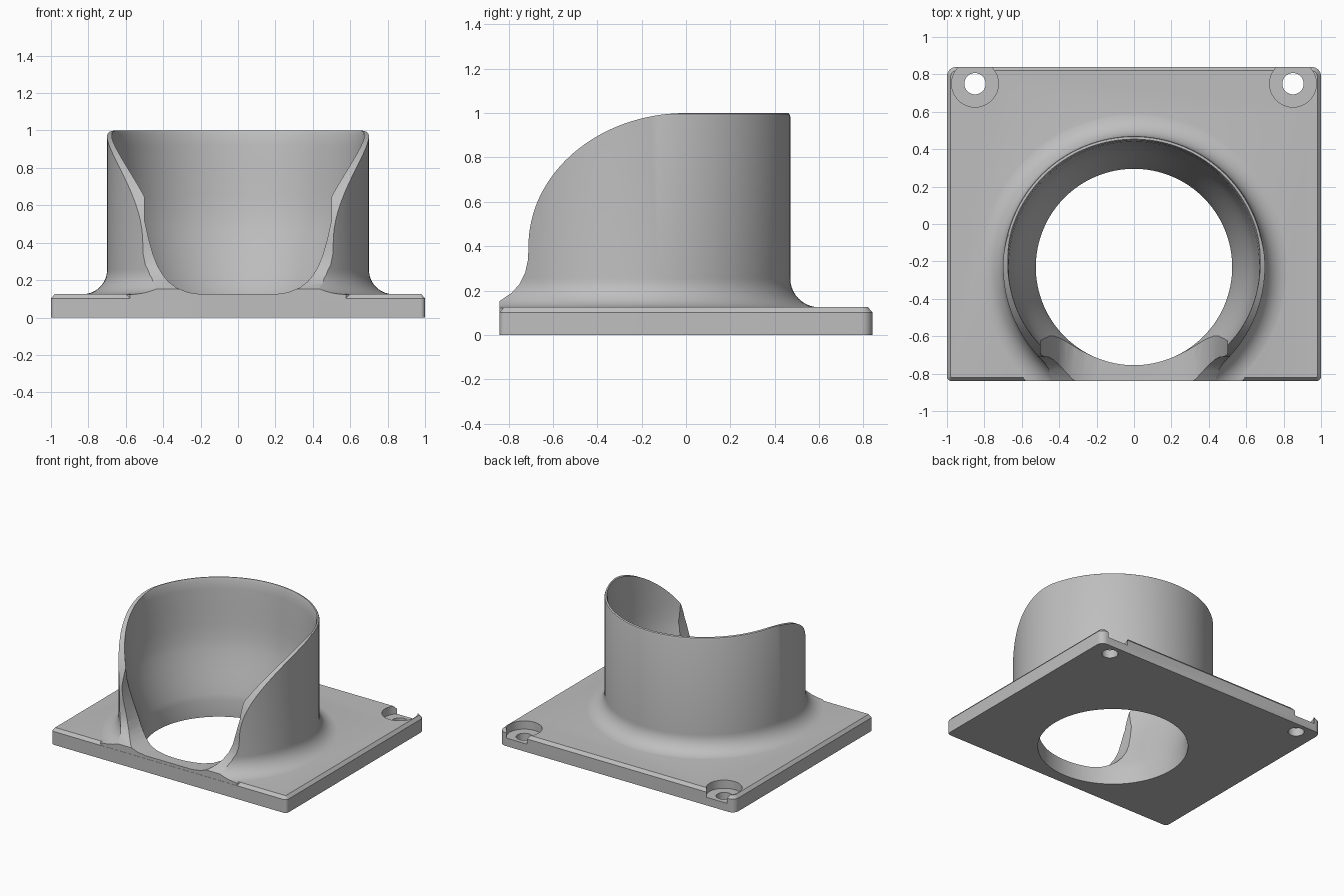
import bpy, bmesh, math
from mathutils import Vector

if "Cube" in bpy.data.objects:
    bpy.data.objects.remove(bpy.data.objects["Cube"])

grey = bpy.data.materials.new("light grey")
grey.diffuse_color = (0.52, 0.52, 0.52, 1)
grey.use_nodes = True
grey.node_tree.nodes["Principled BSDF"].inputs["Base Color"].default_value = grey.diffuse_color
CY = -0.23          # y of the collar axis


def loft(name, rings):
    """Closed solid through equal-length rings of points."""
    bm = bmesh.new()
    vs = [[bm.verts.new(p) for p in r] for r in rings]
    n = len(rings[0])
    for a, b in zip(vs, vs[1:]):
        for i in range(n):
            j = (i + 1) % n
            bm.faces.new((a[i], a[j], b[j], b[i]))
    bm.faces.new(vs[0][::-1])
    bm.faces.new(vs[-1])
    bmesh.ops.recalc_face_normals(bm, faces=bm.faces)
    me = bpy.data.meshes.new(name)
    bm.to_mesh(me)
    bm.free()
    me.materials.append(grey)
    ob = bpy.data.objects.new(name, me)
    bpy.context.collection.objects.link(ob)
    return ob


def lathe(name, profile, x=0, y=CY, n=128):
    """Solid turned about a vertical axis from (radius, z) points."""
    return loft(name, [[(x + r * math.cos(2 * math.pi * i / n),
                         y + r * math.sin(2 * math.pi * i / n), z) for i in range(n)]
                       for r, z in profile])


def combine(ob, tool, op):
    m = ob.modifiers.new(op, 'BOOLEAN')
    m.operation, m.object, m.solver = op, tool, 'EXACT'
    bpy.context.view_layer.objects.active = ob
    bpy.ops.object.modifier_apply(modifier=m.name)
    bpy.data.objects.remove(tool)


def outline(inset, z):
    """Plate outline with larger rounding on the back corners."""
    pts = []
    for sx, sy, a0, rad in ((1, 1, 0, .05), (-1, 1, 90, .05), (-1, -1, 180, .025), (1, -1, 270, .025)):
        for k in range(7):
            a = math.radians(a0 + 15 * k)
            pts.append((sx * (1 - rad) + (rad - inset) * math.cos(a),
                        sy * (.84 - rad) + (rad - inset) * math.sin(a), z))
    return pts


# base plate with chamfered top edge
plate = loft("base_plate", [outline(0, 0), outline(0, .102), outline(.02, .125)])

# collar with a fillet running onto the plate and an eased rim
fillet = [(.83 - .13 * math.sin(a), .255 - .13 * math.cos(a))
          for a in (math.radians(9 * k) for k in range(1, 11))]
collar = lathe("collar", [(.84, .06), (.84, .122)] + fillet + [(.70, .985), (.696, .996), (.69, 1)])

# sweeping front cut: elliptical top, vertical middle, flare at the foot
side = [(-.71 * math.sin(a), .4 + .6 * math.cos(a))
        for a in (math.radians(2 + 88 * k / 40) for k in range(41))]
side += [(-.712, .34), (-.725, .28), (-.75, .23), (-.785, .19), (-.8395, .153),
         (-.8395, -.1), (-1.3, -.1), (-1.3, 1.2), (side[0][0], 1.2)]
combine(collar, loft("front_cut", [[(x, y, z) for y, z in side] for x in (-1.2, 1.2)]), 'DIFFERENCE')
combine(plate, collar, 'UNION')

# flared bore through collar and plate
bore = [(.525, -.1), (.525, .125), (.535, .17), (.555, .24), (.58, .32), (.605, .40),
        (.627, .48), (.642, .55), (.652, .65), (.661, .78), (.670, .92), (.676, .98),
        (.684, 1.001), (.684, 1.1)]
combine(plate, lathe("bore", bore), 'DIFFERENCE')

# rounded trough that opens the front of the collar
half = [(.2, .1245), (.27, .135), (.33, .16), (.37, .19), (.40, .225), (.43, .275),
        (.455, .34), (.48, .43), (.50, .52), (.50, .7)]
trough = half + [(-x, z) for x, z in reversed(half)]
combine(plate, loft("trough", [[(x, y, z) for x, z in trough] for y in (-1.2, -.5)]), 'DIFFERENCE')

# counterbored screw holes in the back corners
for s in (-1, 1):
    combine(plate, lathe("screw_recess", [(.125, .062), (.125, .3)], s * .85, .75, 48), 'DIFFERENCE')
    combine(plate, lathe("screw_hole", [(.057, -.1), (.057, .3)], s * .85, .75, 32), 'DIFFERENCE')

plate.name = "flanged_collar"
plate.select_set(True)
bpy.context.view_layer.objects.active = plate
bpy.ops.object.shade_smooth_by_angle(angle=math.radians(30))
